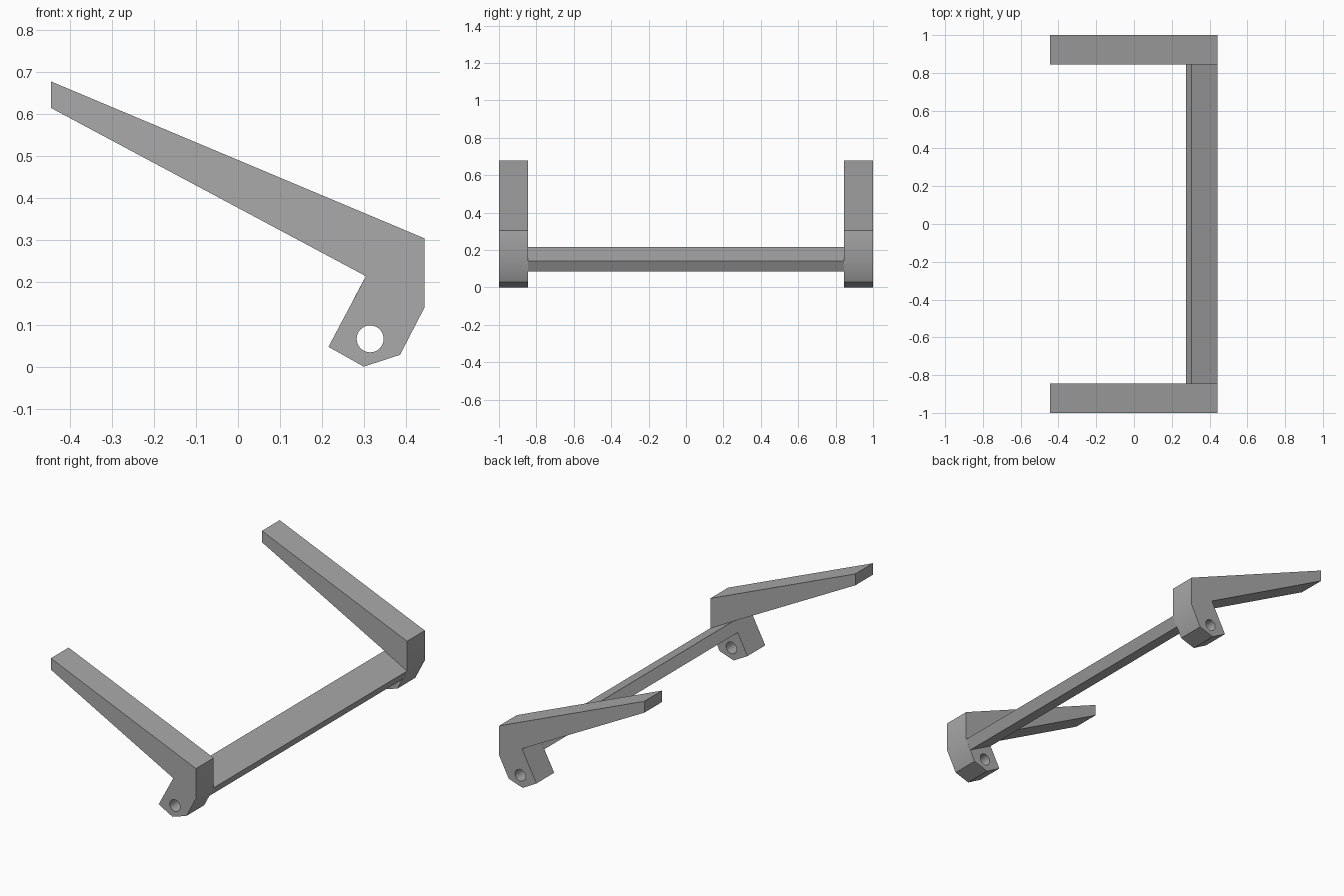
import bpy
import bmesh
import math
from mathutils import Matrix

cube = bpy.data.objects.get("Cube")
if cube:
    bpy.data.objects.remove(cube, do_unlink=True)

grey = bpy.data.materials.new("plain grey")
grey.use_nodes = True
colour = (0.4, 0.4, 0.4, 1)
grey.diffuse_color = colour
grey.node_tree.nodes["Principled BSDF"].inputs["Base Color"].default_value = colour

HALF = 1.0     # outer end of the arms
INNER = 0.845  # inner face of the arms


def add_object(name, bm):
    bmesh.ops.recalc_face_normals(bm, faces=bm.faces)
    mesh = bpy.data.meshes.new(name)
    bm.to_mesh(mesh)
    bm.free()
    mesh.materials.append(grey)
    obj = bpy.data.objects.new(name, mesh)
    bpy.context.collection.objects.link(obj)
    return obj


def prism(name, profile, y0, y1):
    """Extrude an x-z outline along y."""
    bm = bmesh.new()
    face = bm.faces.new([bm.verts.new((x, y0, z)) for x, z in profile])
    result = bmesh.ops.extrude_face_region(bm, geom=[face])
    verts = [v for v in result["geom"] if isinstance(v, bmesh.types.BMVert)]
    bmesh.ops.translate(bm, verts=verts, vec=(0, y1 - y0, 0))
    return add_object(name, bm)


def activate(obj):
    bpy.ops.object.select_all(action="DESELECT")
    obj.select_set(True)
    bpy.context.view_layer.objects.active = obj


# Pivot hole cutter, running through both arms
bm = bmesh.new()
bmesh.ops.create_cone(bm, cap_ends=True, segments=32, radius1=0.032, radius2=0.032,
                      depth=3, matrix=Matrix.Translation((0.314, 0, 0.066))
                      @ Matrix.Rotation(math.pi / 2, 4, "X"))
cutter = add_object("hole_cutter", bm)
cutter.hide_render = True

# Tapered arms with a bent foot
arm_profile = [(-0.445, 0.678), (-0.445, 0.615), (0.304, 0.215), (0.215, 0.047),
               (0.299, 0.0), (0.385, 0.028), (0.443, 0.14), (0.443, 0.305)]
for name, side in (("front_arm", -1), ("back_arm", 1)):
    arm = prism(name, arm_profile, side * INNER, side * HALF)
    cut = arm.modifiers.new("pivot hole", "BOOLEAN")
    cut.operation = "DIFFERENCE"
    cut.solver = "EXACT"
    cut.object = cutter
    activate(arm)
    bpy.ops.object.modifier_apply(modifier=cut.name)
    bpy.ops.object.shade_smooth_by_angle(angle=math.radians(30))
bpy.data.objects.remove(cutter, do_unlink=True)

# Tilted slat joining the arms
slat_profile = [(0.304, 0.215), (0.443, 0.14), (0.414, 0.086), (0.275, 0.161)]
prism("cross_slat", slat_profile, -INNER, INNER)
